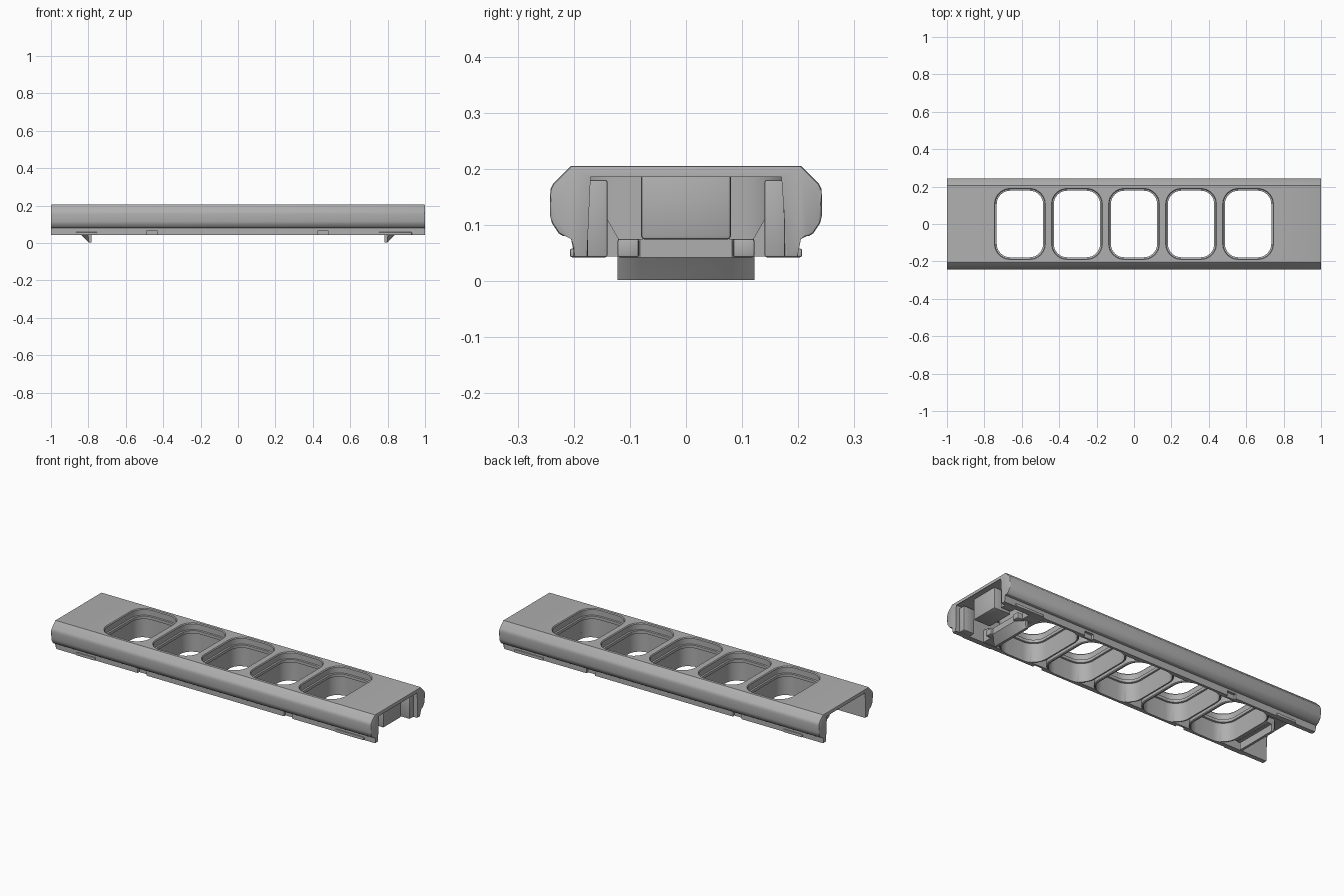
import bpy, bmesh, math

cube = bpy.data.objects.get("Cube")
if cube:
    bpy.data.objects.remove(cube, do_unlink=True)

grey = bpy.data.materials.new("mid_grey")
grey.use_nodes = True
grey.diffuse_color = (0.43, 0.43, 0.43, 1)
grey.node_tree.nodes["Principled BSDF"].inputs["Base Color"].default_value = grey.diffuse_color


def finish(name, bm):
    bmesh.ops.recalc_face_normals(bm, faces=bm.faces)
    mesh = bpy.data.meshes.new(name)
    bm.to_mesh(mesh)
    bm.free()
    mesh.materials.append(grey)
    ob = bpy.data.objects.new(name, mesh)
    bpy.context.collection.objects.link(ob)
    return ob


def activate(ob):
    bpy.ops.object.select_all(action='DESELECT')
    ob.select_set(True)
    bpy.context.view_layer.objects.active = ob


def loft(bm, rings):
    """Closed solid through matching rings of points."""
    rows = [[bm.verts.new(p) for p in ring] for ring in rings]
    n = len(rows[0])
    for a, b in zip(rows, rows[1:]):
        for i in range(n):
            j = (i + 1) % n
            bm.faces.new((a[i], a[j], b[j], b[i]))
    bm.faces.new(rows[0][::-1])
    bm.faces.new(rows[-1])


def box(name, x, y, z, bevel=0.004):
    bm = bmesh.new()
    loft(bm, [[(x[0], y[0], h), (x[1], y[0], h), (x[1], y[1], h), (x[0], y[1], h)] for h in z])
    if bevel:
        bmesh.ops.bevel(bm, geom=bm.edges[:], offset=bevel, segments=2, profile=0.5, affect='EDGES')
    return finish(name, bm)


def combine(target, other, operation):
    mod = target.modifiers.new("combine", 'BOOLEAN')
    mod.operation, mod.object, mod.solver = operation, other, 'EXACT'
    activate(target)
    bpy.ops.object.modifier_apply(modifier=mod.name)
    bpy.data.objects.remove(other, do_unlink=True)


def rounded_ring(cx, hx, hy, r, z, steps=8):
    pts = []
    for q, (sx, sy) in enumerate([(1, 1), (-1, 1), (-1, -1), (1, -1)]):
        for i in range(steps + 1):
            a = (q + i / steps) * math.pi / 2
            pts.append((cx + sx * (hx - r) + r * math.cos(a), sy * (hy - r) + r * math.sin(a), z))
    return pts


def wells(name, hx, hy, r, levels):
    """Row of five rounded wells; levels are (height, inset)."""
    bm = bmesh.new()
    for i in range(-2, 3):
        loft(bm, [rounded_ring(i * 0.305, hx - d, hy - d, r - d, z) for z, d in levels])
    return finish(name, bm)


# Long channel-shaped body with bulging sides and a lower skirt
half = [(0.205, 0.205), (0.237, 0.173), (0.241, 0.165), (0.242, 0.155), (0.242, 0.115),
        (0.239, 0.103), (0.227, 0.085), (0.219, 0.08), (0.2, 0.08), (0.2, 0.042),
        (0.175, 0.042), (0.175, 0.19)]
profile = half + [(-y, z) for y, z in reversed(half)]
bm = bmesh.new()
loft(bm, [[(x, y, z) for y, z in profile] for x in (-1, 1)])
end_edges = [e for e in bm.edges if e.verts[0].co.x == e.verts[1].co.x]
bmesh.ops.bevel(bm, geom=end_edges, offset=0.005, segments=2, profile=0.5, affect='EDGES')
body = finish("body_shell", bm)

# Wells: walls added below the plate, then bored through with a small inner lip
combine(body, wells("well_walls", 0.144, 0.194, 0.092, [(0.044, 0.004), (0.048, 0), (0.198, 0)]), 'UNION')
combine(body, wells("well_bores", 0.132, 0.186, 0.08,
                    [(0.02, 0), (0.148, 0), (0.15, 0.008), (0.166, 0.008), (0.168, 0),
                     (0.2, 0), (0.225, -0.02)]), 'DIFFERENCE')

# Small notches in both skirts
for x in (-0.46, 0.455):
    for s in (-1, 1):
        y = sorted((s * 0.186, s * 0.26))
        combine(body, box("notch", (x - 0.027, x + 0.027), y, (0.02, 0.068), 0), 'DIFFERENCE')

# Snap ridges on the outside of the skirts
for s, side in ((-1, "front"), (1, "back")):
    for x in ((-0.87, -0.75), (0.75, 0.93)):
        box(side + "_snap_ridge", x, sorted((s * 0.195, s * 0.207)), (0.042, 0.058))

# Latch hooks: sloped outer face, upright inner face, tapered towards the sides
for s, side in ((-1, "right"), (1, "left")):
    bm = bmesh.new()
    hook = [(0.765, 0.075), (0.765, 0.042), (0.783, 0.042), (0.783, 0.002), (0.797, 0.002),
            (0.838, 0.042), (0.838, 0.075)]
    rings = []
    for y, scale in ((-0.122, 0.5), (-0.082, 1), (0.082, 1), (0.122, 0.5)):
        rings.append([(s * (0.765 + (x - 0.765) * (scale if x > 0.8 else 1)), y, z) for x, z in hook])
    loft(bm, rings)
    finish(side + "_latch_hook", bm)
    box(side + "_latch_bar", sorted((s * 0.745, s * 0.8)), (-0.122, 0.122), (0.044, 0.075))

# Closing block, guide ribs and gussets at the left end
box("end_block", (0.86, 0.965), (-0.08, 0.08), (0.074, 0.194), 0.006)
for s, side in ((-1, "front"), (1, "back")):
    box(side + "_guide_rib", (0.91, 0.975), sorted((s * 0.14, s * 0.18)), (0.042, 0.18))
    box(side + "_latch_pad", (0.8, 0.85), sorted((s * 0.084, s * 0.122)), (0.042, 0.075))
    bm = bmesh.new()
    loft(bm, [[(x, s * 0.18, 0.044), (x, s * 0.12, 0.044), (x, s * 0.12, 0.075),
               (x, s * 0.14, 0.11), (x, s * 0.18, 0.11)] for x in (0.74, 0.82)])
    finish(side + "_gusset", bm)

# Smooth rounded surfaces, keep crisp edges
for ob in bpy.context.scene.objects:
    if ob.type == 'MESH' and grey.name in ob.data.materials:
        activate(ob)
        bpy.ops.object.shade_smooth_by_angle(angle=math.radians(30))
